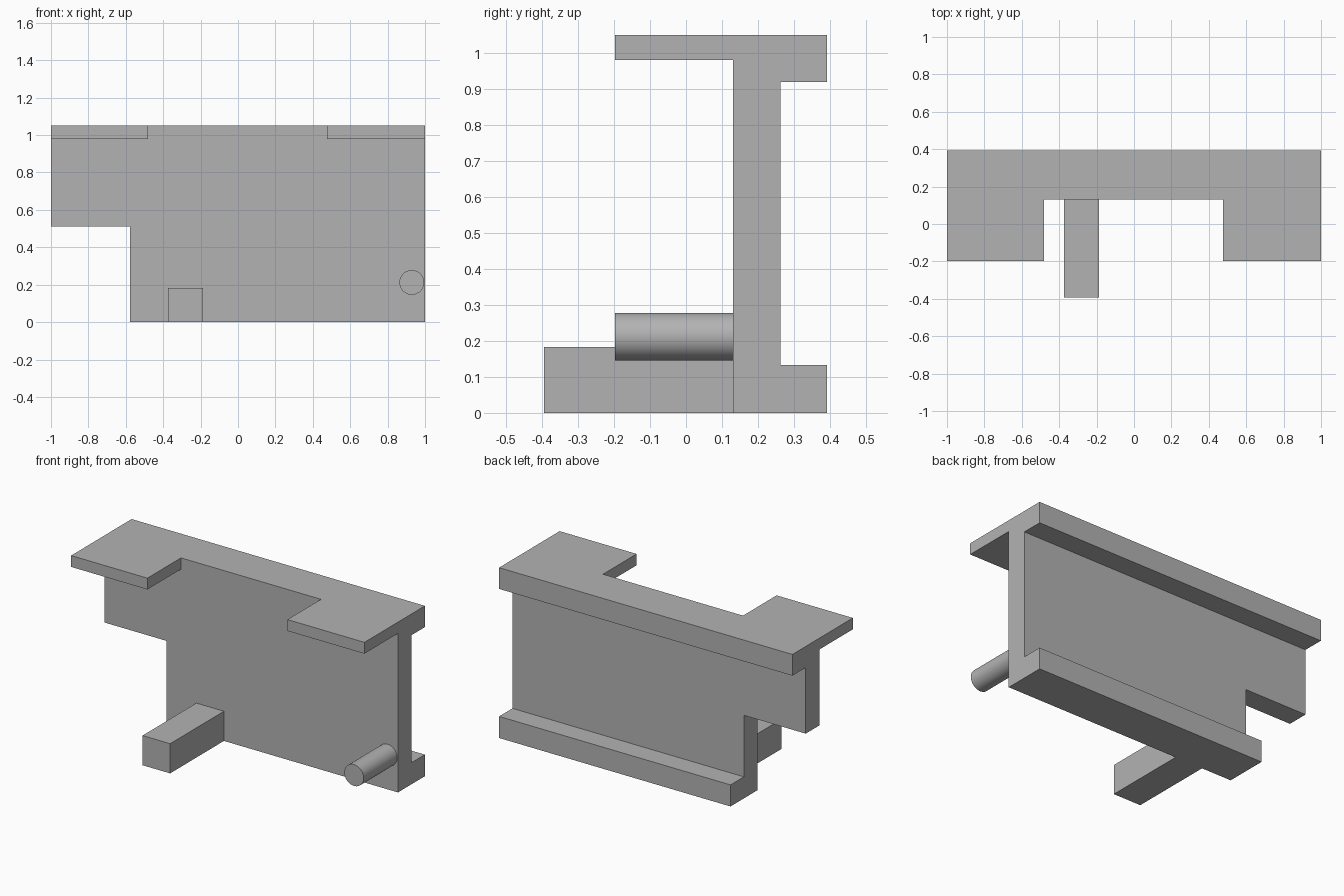
import bpy
import bmesh
import math
from mathutils import Matrix, Vector

if "Cube" in bpy.data.objects:
    bpy.data.objects.remove(bpy.data.objects["Cube"], do_unlink=True)

# Single plain grey
grey = bpy.data.materials.new("plain_grey")
grey.use_nodes = True
colour = (0.45, 0.45, 0.45, 1)
grey.diffuse_color = colour
grey.node_tree.nodes["Principled BSDF"].inputs["Base Color"].default_value = colour


def finish(name, bm):
    bmesh.ops.recalc_face_normals(bm, faces=bm.faces)
    mesh = bpy.data.meshes.new(name)
    bm.to_mesh(mesh)
    bm.free()
    mesh.materials.append(grey)
    obj = bpy.data.objects.new(name, mesh)
    bpy.context.collection.objects.link(obj)
    return obj


def box(name, low, high):
    low, high = Vector(low), Vector(high)
    bm = bmesh.new()
    size = Matrix.Diagonal((*(high - low), 1))
    bmesh.ops.create_cube(bm, size=1, matrix=Matrix.Translation((low + high) / 2) @ size)
    return finish(name, bm)


def combine(target, other, operation):
    mod = target.modifiers.new(other.name, 'BOOLEAN')
    mod.object, mod.operation, mod.solver = other, operation, 'EXACT'
    bpy.context.view_layer.objects.active = target
    bpy.ops.object.modifier_apply(modifier=mod.name)
    bpy.data.objects.remove(other, do_unlink=True)


# Channel section (y, z) with a long top flange, extruded along x
section = [(0.13, 0), (0.392, 0), (0.392, 0.133), (0.262, 0.133),
           (0.262, 0.919), (0.392, 0.919), (0.392, 1.05),
           (-0.197, 1.05), (-0.197, 0.98), (0.13, 0.98)]
bm = bmesh.new()
face = bm.faces.new([bm.verts.new((-1, y, z)) for y, z in section])
grown = bmesh.ops.extrude_face_region(bm, geom=[face])["geom"]
bmesh.ops.translate(bm, vec=(2, 0, 0),
                    verts=[v for v in grown if isinstance(v, bmesh.types.BMVert)])
body = finish("bracket_body", bm)

# Gap between the two top lugs, and the lower corner notch
combine(body, box("lug_gap", (-0.48, -0.5, 0.9), (0.475, 0.13, 1.2)), 'DIFFERENCE')
combine(body, box("corner_notch", (-1.2, -0.5, -0.2), (-0.578, 0.6, 0.512)), 'DIFFERENCE')

# Square foot bar
combine(body, box("foot_bar", (-0.375, -0.394, 0), (-0.187, 0.2, 0.183)), 'UNION')

# Round pin
bm = bmesh.new()
bmesh.ops.create_cone(bm, cap_ends=True, segments=48, radius1=0.066, radius2=0.066, depth=0.397,
                      matrix=Matrix.Translation((0.929, 0.0015, 0.212))
                      @ Matrix.Rotation(math.pi / 2, 4, 'X'))
combine(body, finish("round_pin", bm), 'UNION')

# Merge coplanar faces and smooth only the pin
bm = bmesh.new()
bm.from_mesh(body.data)
bmesh.ops.dissolve_limit(bm, angle_limit=math.radians(1), verts=bm.verts, edges=bm.edges)
bm.to_mesh(body.data)
bm.free()
body.select_set(True)
bpy.context.view_layer.objects.active = body
bpy.ops.object.shade_smooth_by_angle(angle=math.radians(30))
